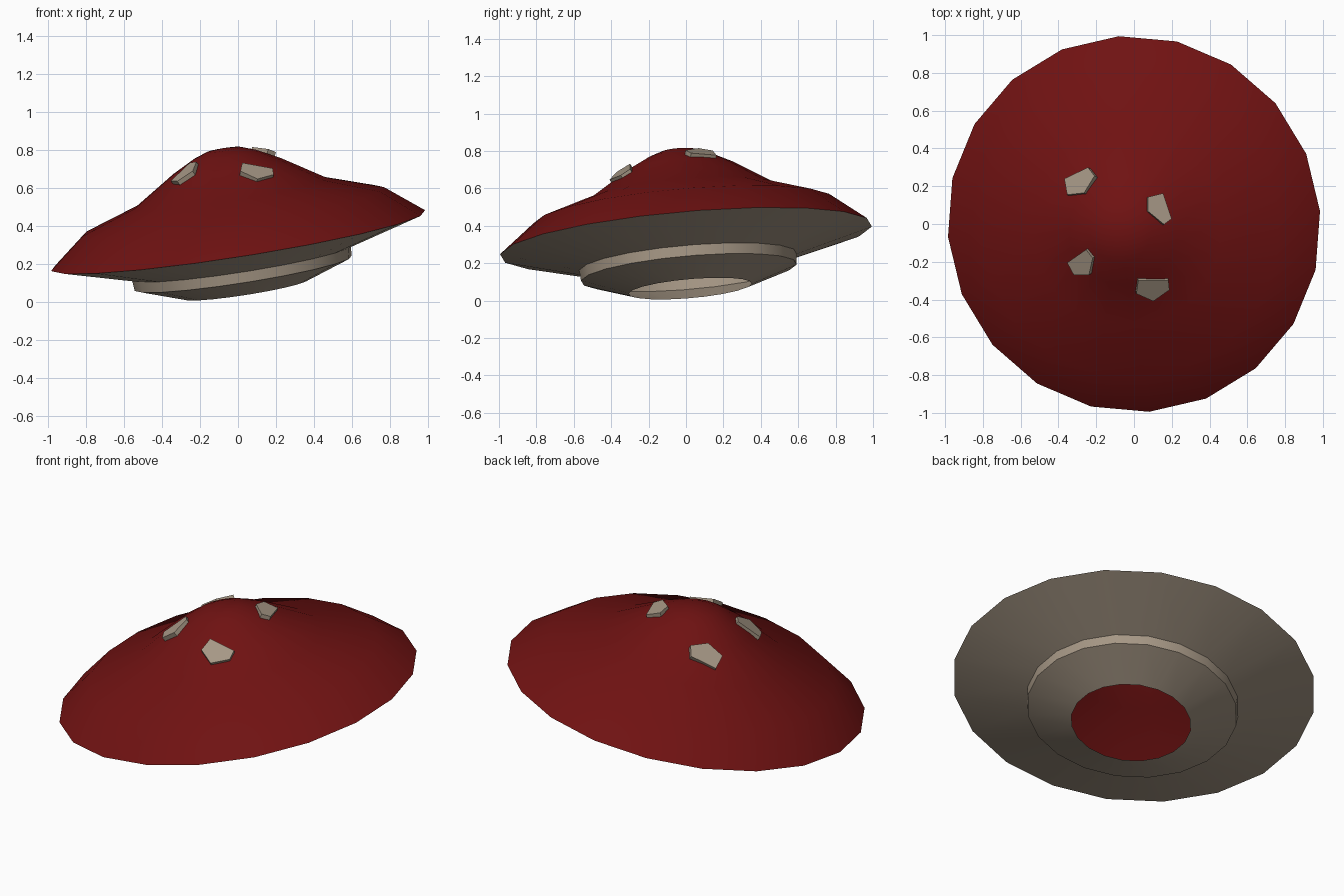
import bpy, bmesh, math
from mathutils import Vector, Matrix

if "Cube" in bpy.data.objects:
    bpy.data.objects.remove(bpy.data.objects["Cube"], do_unlink=True)


def make_material(name, rgb):
    mat = bpy.data.materials.new(name)
    mat.use_nodes = True
    color = (*rgb, 1.0)
    mat.diffuse_color = color
    bsdf = mat.node_tree.nodes["Principled BSDF"]
    bsdf.inputs["Base Color"].default_value = color
    bsdf.inputs["Roughness"].default_value = 0.9
    return mat


def make_object(name, bm, materials):
    mesh = bpy.data.meshes.new(name)
    bm.to_mesh(mesh)
    bm.free()
    for mat in materials:
        mesh.materials.append(mat)
    obj = bpy.data.objects.new(name, mesh)
    bpy.context.collection.objects.link(obj)
    return obj


red = make_material("deep_red", (0.16, 0.006, 0.006))
beige = make_material("warm_beige", (0.38, 0.31, 0.235))

# Leaning axis shared by the whole cap
SIDES = 20
axis = Vector((-0.157, -0.087, 1)).normalized()
tilt = Vector((0, 0, 1)).rotation_difference(axis).to_matrix().to_4x4()
frame = Matrix.Translation((0, 0, 0.322)) @ tilt

# Radius and height rings: red top down to the rim, then beige underside
top_rings = [(0.09, 0.487), (0.165, 0.46), (0.29, 0.395),
             (0.51, 0.255), (0.805, 0.155), (1.0, 0.0)]
under_rings = [(0.585, -0.118), (0.58, -0.175), (0.33, -0.262)]


def build_cap():
    bm = bmesh.new()
    rings = []
    for radius, height in top_rings + under_rings:
        ring = []
        for i in range(SIDES):
            a = math.tau * i / SIDES + math.radians(4.3)
            p = Vector((radius * math.cos(a), radius * math.sin(a), height))
            ring.append(bm.verts.new(frame @ p))
        rings.append(ring)
    tip = bm.verts.new(frame @ Vector((0, 0, 0.495)))
    for i in range(SIDES):
        j = (i + 1) % SIDES
        bm.faces.new((tip, rings[0][i], rings[0][j]))
        for k in range(len(rings) - 1):
            upper, lower = rings[k], rings[k + 1]
            face = bm.faces.new((upper[i], lower[i], lower[j], upper[j]))
            face.material_index = int(k >= len(top_rings) - 1)
    return make_object("mushroom_cap", bm, [red, beige])


cap = build_cap()
bpy.context.view_layer.objects.active = cap
cap.select_set(True)
bpy.ops.object.shade_smooth_by_angle(angle=math.radians(30))
cap.select_set(False)


# Raised five-sided spots lying flat on the cap
def build_spot(name, outline):
    points = [Vector((x, y, 0)) for x, y in outline]
    center = sum(points, Vector()) / len(points)
    hit, spot, normal, index = cap.ray_cast(
        center + Vector((0, 0, 2)), Vector((0, 0, -1)))
    bm = bmesh.new()
    lower, upper = [], []
    for p in points:
        d = p - spot
        z = spot.z - (normal.x * d.x + normal.y * d.y) / normal.z
        base = Vector((p.x, p.y, z))
        lower.append(bm.verts.new(base - normal * 0.015))
        upper.append(bm.verts.new(base + normal * 0.017))
    bm.faces.new(upper)
    bm.faces.new(lower[::-1])
    for i in range(len(points)):
        j = (i + 1) % len(points)
        bm.faces.new((lower[i], lower[j], upper[j], upper[i]))
    bmesh.ops.recalc_face_normals(bm, faces=bm.faces)
    make_object(name, bm, [beige])


spots = {
    "back_right_spot": [(-0.36, 0.235), (-0.345, 0.15), (-0.255, 0.16),
                        (-0.2, 0.25), (-0.235, 0.295)],
    "back_left_spot": [(0.07, 0.14), (0.07, 0.065), (0.155, -0.005),
                       (0.195, 0.025), (0.15, 0.16)],
    "front_right_spot": [(-0.345, -0.2), (-0.31, -0.265), (-0.23, -0.265),
                         (-0.21, -0.175), (-0.245, -0.13)],
    "front_left_spot": [(0.02, -0.29), (0.01, -0.36), (0.1, -0.4),
                        (0.185, -0.34), (0.18, -0.29)],
}
for spot_name, spot_outline in spots.items():
    build_spot(spot_name, spot_outline)
